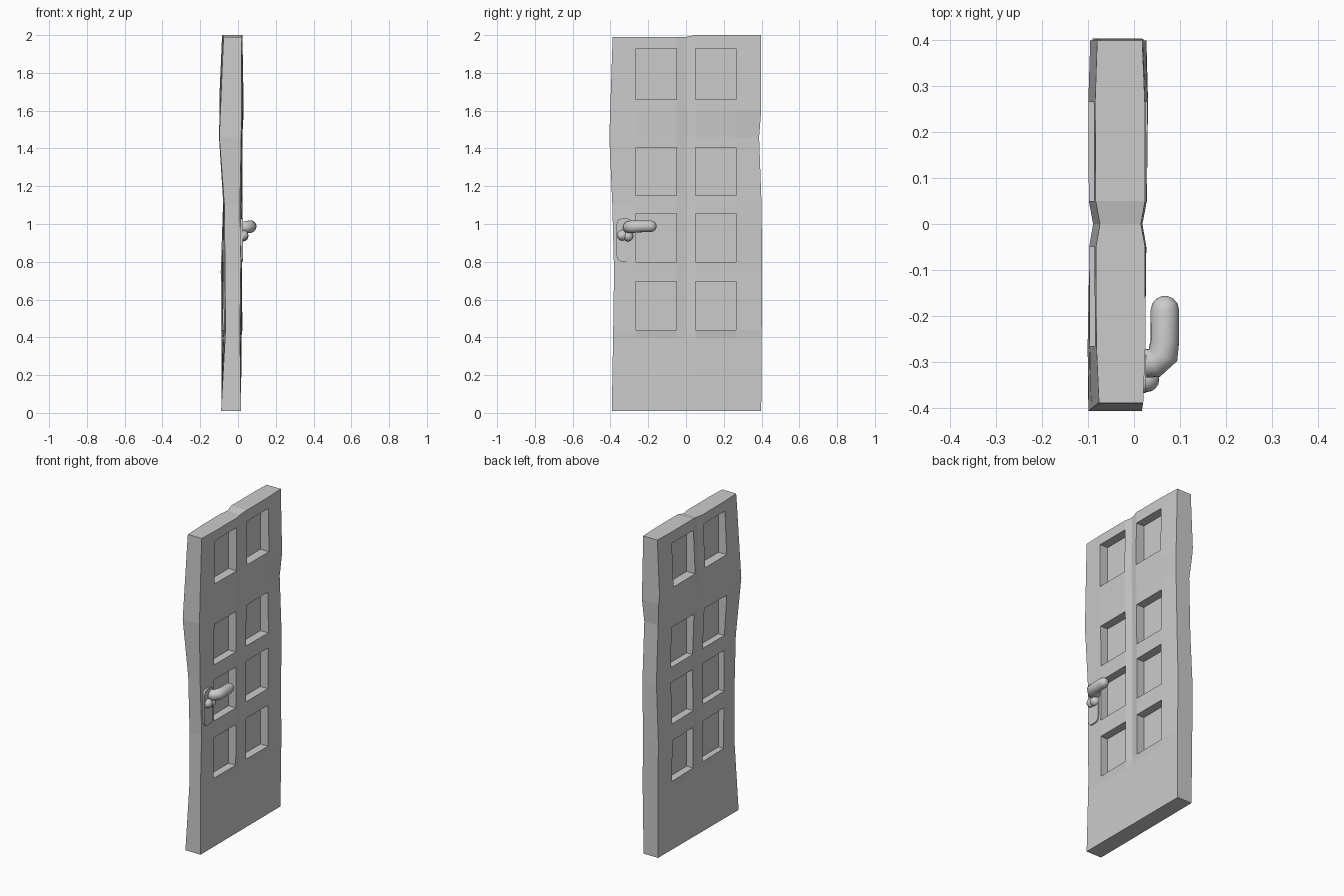
import bpy, bmesh, math
from mathutils import Vector

if "Cube" in bpy.data.objects:
    bpy.data.objects.remove(bpy.data.objects["Cube"])

# Grid lines of the crooked slab; panels sit in fixed cells
YS = [-0.39, -0.265, -0.05, 0, 0.05, 0.265, 0.4]
ZS = [0.01, 0.4, 0.44, 0.695, 0.75, 0.8, 1.055, 1.1, 1.15, 1.405, 1.46, 1.6, 1.66, 1.93, 2.0]
PANEL_J, PANEL_K = (1, 4), (2, 5, 8, 12)


def lerp_table(table, t):
    for (a, va), (b, vb) in zip(table, table[1:]):
        if t <= b:
            return va + (vb - va) * max(0, (t - a) / (b - a))
    return table[-1][1]


# Wobble profiles: left/right outline and front/back surface along z
LEFT = [(0, -0.393), (0.4, -0.386), (0.75, -0.381), (1.1, -0.39), (1.46, -0.406), (2, -0.388)]
RIGHT = [(0, 0.398), (0.75, 0.403), (1.1, 0.4), (1.46, 0.387), (1.6, 0.398), (2, 0.398)]
FRONT_L = [(0, 0.016), (0.44, 0.01), (0.8, 0.015), (1.1, 0.01), (1.46, 0.017), (2, 0.02)]
FRONT_R = [(0, 0.015), (0.44, 0.02), (0.75, 0.016), (1.1, 0.022), (1.46, 0.018), (1.6, 0.027), (2, 0.018)]
BACK_L = [(0, -0.09), (0.44, -0.066), (1.1, -0.072), (1.46, -0.099), (2, -0.076)]
BACK_R = [(0, -0.085), (0.44, -0.088), (0.75, -0.09), (1.1, -0.075), (1.46, -0.078), (1.66, -0.095), (2, -0.08)]


def point(j, k, side):
    y, z = YS[j], ZS[k]
    a, b = (FRONT_L, FRONT_R) if side > 0 else (BACK_L, BACK_R)
    t = (y + 0.39) / 0.79
    x = lerp_table(a, z) * (1 - t) + lerp_table(b, z) * t
    if j in (1, 2, 4, 5) and k > 1:
        x += 0.005 * side          # raised frame around panels
    if j == 3 and k > 1:
        x -= 0.004 * side          # centre valley
    if j == 0:
        y = lerp_table(LEFT, z)
    if j == len(YS) - 1:
        y = lerp_table(RIGHT, z)
    if k == len(ZS) - 1 and j < 4:
        z -= 0.01
    return (x, y, z)


def finish(bm, name, smooth):
    bmesh.ops.recalc_face_normals(bm, faces=bm.faces)
    me = bpy.data.meshes.new(name)
    bm.to_mesh(me)
    bm.free()
    ob = bpy.data.objects.new(name, me)
    bpy.context.collection.objects.link(ob)
    for p in me.polygons:
        p.use_smooth = smooth
    return ob


# Door slab with sunken panels on both faces
bm = bmesh.new()
NJ, NK = len(YS), len(ZS)
grids = {}
for side in (1, -1):
    g = [[bm.verts.new(point(j, k, side)) for k in range(NK)] for j in range(NJ)]
    grids[side] = g
    floor_x = -0.035 + 0.005 * side
    for j in range(NJ - 1):
        for k in range(NK - 1):
            ring = [g[j][k], g[j + 1][k], g[j + 1][k + 1], g[j][k + 1]]
            if j in PANEL_J and k in PANEL_K:
                low = [bm.verts.new((floor_x, v.co.y, v.co.z)) for v in ring]
                bm.faces.new(low)
                for i in range(4):
                    n = (i + 1) % 4
                    bm.faces.new((ring[i], ring[n], low[n], low[i]))
            else:
                bm.faces.new(ring)
f, b = grids[1], grids[-1]
for k in range(NK - 1):
    for j in (0, NJ - 1):
        bm.faces.new((f[j][k], f[j][k + 1], b[j][k + 1], b[j][k]))
for j in range(NJ - 1):
    for k in (0, NK - 1):
        bm.faces.new((f[j][k], f[j + 1][k], b[j + 1][k], b[j][k]))
finish(bm, "door_slab", False)

# Rounded handle plate
bm = bmesh.new()
verts = []
for i in range(24):
    a = 2 * math.pi * (i + 0.5) / 24
    c, s = math.cos(a), math.sin(a)
    verts.append(bm.verts.new((0.0, -0.325 + 0.042 * math.copysign(abs(c) ** 0.6, c),
                               0.915 + math.copysign(0.08, s) + 0.034 * math.copysign(abs(s) ** 0.8, s))))
face = bm.faces.new(verts)
ext = bmesh.ops.extrude_face_region(bm, geom=[face])["geom"]
bmesh.ops.translate(bm, vec=(0.026, 0, 0), verts=[v for v in ext if isinstance(v, bmesh.types.BMVert)])
finish(bm, "handle_plate", False)

# Bent lever with a rounded tip: rings swept along a path
path = [(0.01, -0.302, 0.98, 0.032), (0.045, -0.302, 0.983, 0.032), (0.063, -0.283, 0.986, 0.034),
        (0.067, -0.255, 0.987, 0.031), (0.067, -0.187, 0.988, 0.031)]
path += [(0.067, -0.187 + 0.031 * math.sin(a), 0.988, 0.031 * math.cos(a)) for a in (0.5, 0.95, 1.35)]
pts = [Vector(p[:3]) for p in path]
bm = bmesh.new()
rings = []
up = Vector((0, 0, 1))
for i, p in enumerate(pts):
    d = (pts[min(i + 1, len(pts) - 1)] - pts[max(i - 1, 0)]).normalized()
    u = d.cross(up).normalized()
    w = u.cross(d)
    rings.append([bm.verts.new(p + path[i][3] * (u * math.cos(a) + w * math.sin(a)))
                  for a in [2 * math.pi * n / 16 for n in range(16)]])
for r, q in zip(rings, rings[1:]):
    for n in range(16):
        m = (n + 1) % 16
        bm.faces.new((r[n], r[m], q[m], q[n]))
bm.faces.new(rings[0])
bm.faces.new(rings[-1])
finish(bm, "lever", True)

# Small lock knobs under the lever
for name, y, z, r in (("lock_knob_outer", -0.337, 0.94, 0.028), ("lock_knob_inner", -0.307, 0.936, 0.028)):
    bm = bmesh.new()
    bmesh.ops.create_uvsphere(bm, u_segments=16, v_segments=10, radius=r)
    bmesh.ops.translate(bm, vec=(0.027, y, z), verts=bm.verts)
    finish(bm, name, True)
